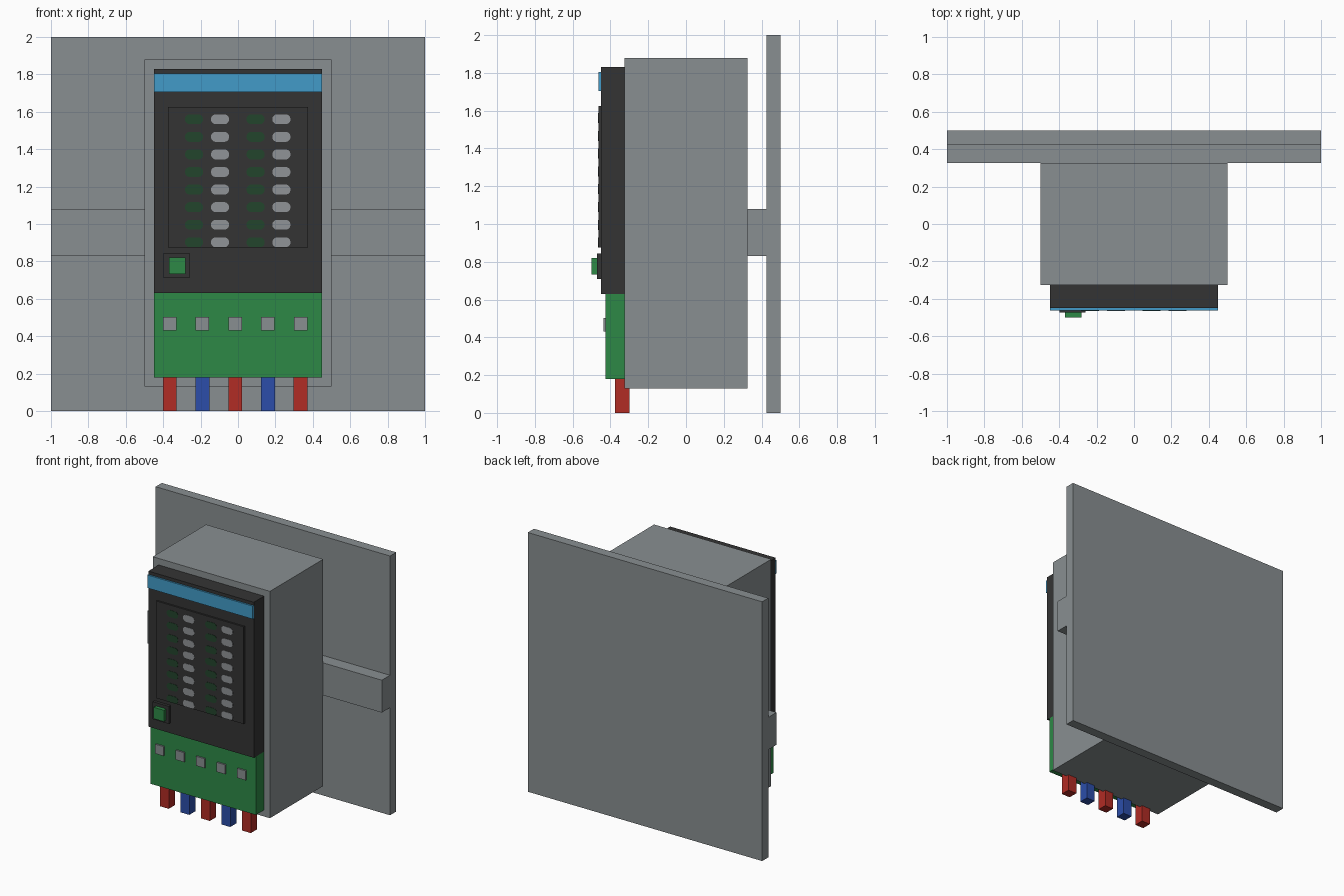
import bpy
import bmesh
from math import cos, sin, pi

cube = bpy.data.objects.get("Cube")
if cube:
    bpy.data.objects.remove(cube, do_unlink=True)


def material(name, rgb):
    m = bpy.data.materials.new(name)
    m.use_nodes = True
    m.diffuse_color = (*rgb, 1)
    m.node_tree.nodes["Principled BSDF"].inputs["Base Color"].default_value = (*rgb, 1)
    return m


GREY = material("grey metal", (0.25, 0.275, 0.285))
BLACK = material("black plastic", (0.034, 0.034, 0.034))
CYAN = material("light blue", (0.054, 0.33, 0.58))
GREEN = material("green", (0.026, 0.25, 0.061))
RED = material("red", (0.44, 0.025, 0.018))
BLUE = material("blue", (0.025, 0.076, 0.4))
LIT = material("dark green lamp", (0.016, 0.058, 0.025))
UNLIT = material("pale grey lamp", (0.28, 0.295, 0.31))


def finish(name, bm, mat):
    bmesh.ops.recalc_face_normals(bm, faces=bm.faces)
    mesh = bpy.data.meshes.new(name)
    bm.to_mesh(mesh)
    bm.free()
    mesh.materials.append(mat)
    ob = bpy.data.objects.new(name, mesh)
    bpy.context.collection.objects.link(ob)
    return ob


def box(name, mat, xs, ys, zs):
    """Box spanning the given x, y and z ranges."""
    bm = bmesh.new()
    bmesh.ops.create_cube(bm, size=1)
    for v in bm.verts:
        v.co = [r[0] if c < 0 else r[1] for c, r in zip(v.co, (xs, ys, zs))]
    return finish(name, bm, mat)


def lamp(name, mat, x, z, floor):
    """Thin rounded plate on the display, trimmed at the display's lower edge."""
    bm = bmesh.new()
    front, back = -0.465, -0.46
    ring = []
    for i in range(16):
        a = 2 * pi * (i + 0.5) / 16
        side = 0.022 if cos(a) > 0 else -0.022
        ring.append((x + side + 0.027 * cos(a), max(floor, z + 0.027 * sin(a))))
    face = bm.faces.new([bm.verts.new((px, back, pz)) for px, pz in ring])
    out = bmesh.ops.extrude_face_region(bm, geom=[face])
    for v in out["geom"]:
        if isinstance(v, bmesh.types.BMVert):
            v.co.y = front
    return finish(name, bm, mat)


# Mounting: wall plate, rail and housing
box("back_plate", GREY, (-1, 1), (0.425, 0.5), (0, 2))
box("mounting_rail", GREY, (-1, 1), (0.325, 0.425), (0.83, 1.08))
box("housing", GREY, (-0.5, 0.5), (-0.325, 0.325), (0.13, 1.88))

# Front panel, label strip and display
box("front_panel", BLACK, (-0.45, 0.45), (-0.45, -0.325), (0.63, 1.83))
box("label_strip", CYAN, (-0.45, 0.45), (-0.463, -0.45), (1.705, 1.805))
box("display", BLACK, (-0.373, 0.373), (-0.463, -0.45), (0.875, 1.625))

# Status lamps
columns = ((-0.235, LIT), (-0.096, UNLIT), (0.094, LIT), (0.232, UNLIT))
for row in range(8):
    for col, (x, mat) in enumerate(columns):
        lamp(f"lamp_{row}_{col}", mat, x, 1.56 - 0.094 * row, 0.876)

# Push button
box("button_base", BLACK, (-0.398, -0.26), (-0.472, -0.45), (0.71, 0.845))
box("button", GREEN, (-0.37, -0.282), (-0.5, -0.472), (0.732, 0.82))

# Terminal block with screws and wires
box("terminal_block", GREEN, (-0.45, 0.45), (-0.425, -0.325), (0.18, 0.63))
for i in range(5):
    x = -0.365 + 0.175 * i
    box(f"terminal_screw_{i}", GREY, (x - 0.036, x + 0.036), (-0.437, -0.425), (0.43, 0.503))
    box(f"wire_{i}", BLUE if i % 2 else RED,
        (x - 0.037, x + 0.037), (-0.375, -0.3), (0, 0.2))
